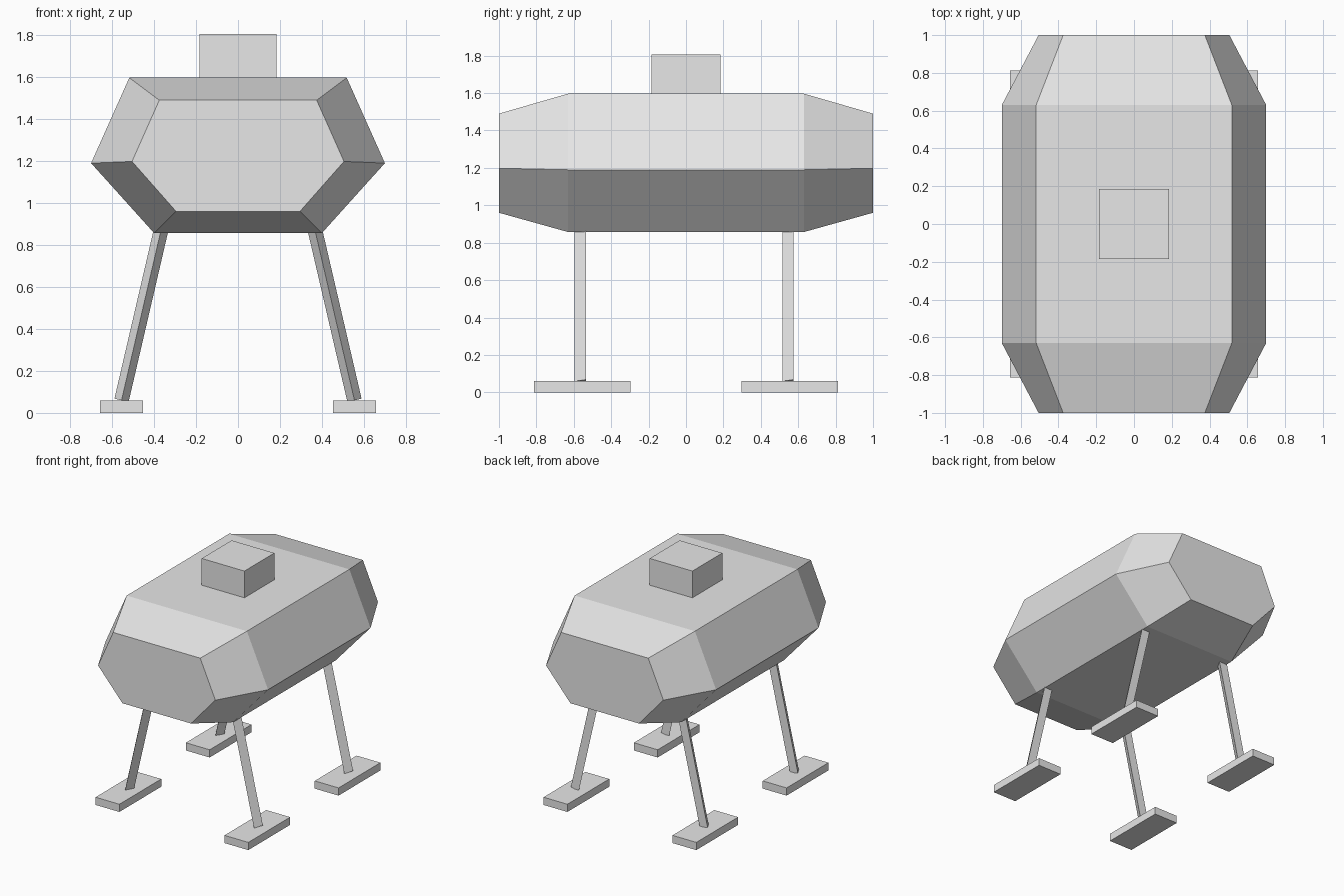
import bpy, bmesh
from mathutils import Vector

if "Cube" in bpy.data.objects:
    bpy.data.objects.remove(bpy.data.objects["Cube"])

grey = bpy.data.materials.new("plain grey")
grey.use_nodes = True
grey.diffuse_color = (0.8, 0.8, 0.8, 1)
grey.node_tree.nodes["Principled BSDF"].inputs["Base Color"].default_value = (0.8, 0.8, 0.8, 1)


def finish(name, bm):
    bmesh.ops.recalc_face_normals(bm, faces=bm.faces)
    mesh = bpy.data.meshes.new(name)
    bm.to_mesh(mesh)
    bm.free()
    mesh.materials.append(grey)
    obj = bpy.data.objects.new(name, mesh)
    bpy.context.collection.objects.link(obj)
    return obj


def box(name, centre, size):
    bm = bmesh.new()
    bmesh.ops.create_cube(bm, size=1)
    bmesh.ops.scale(bm, vec=size, verts=bm.verts)
    bmesh.ops.translate(bm, vec=centre, verts=bm.verts)
    return finish(name, bm)


def body():
    # Hexagonal sections (half width, height) lofted along y
    middle = [(0.40, 0.857), (0.70, 1.19), (0.518, 1.597)]
    end = [(0.295, 0.96), (0.505, 1.198), (0.375, 1.49)]
    bm = bmesh.new()
    rings = []
    for y, half in ((-1, end), (-0.63, middle), (0.63, middle), (1, end)):
        outline = half + [(-x, z) for x, z in reversed(half)]
        rings.append([bm.verts.new((x, y, z)) for x, z in outline])
    for a, b in zip(rings, rings[1:]):
        for i in range(6):
            j = (i + 1) % 6
            bm.faces.new((a[i], a[j], b[j], b[i]))
    bm.faces.new(rings[0])
    bm.faces.new(rings[-1])
    return finish("body", bm)


def leg(name, foot, hip):
    # Three-sided strut with one edge towards the front
    axis = (hip - foot).normalized()
    front = Vector((0, -1, 0))
    side = axis.cross(front)
    radius = 0.04
    corners = [front * radius,
               side * radius * 0.866 - front * radius / 2,
               -side * radius * 0.866 - front * radius / 2]
    bm = bmesh.new()
    low = [bm.verts.new(foot + c) for c in corners]
    high = [bm.verts.new(hip + c) for c in corners]
    for i in range(3):
        j = (i + 1) % 3
        bm.faces.new((low[i], low[j], high[j], high[i]))
    bm.faces.new(low)
    bm.faces.new(high)
    return finish(name, bm)


body()
box("top_block", (0, 0, 1.7), (0.368, 0.368, 0.21))

# Four splayed legs, each on a long flat foot
for sx, side in ((1, "left"), (-1, "right")):
    for sy, end in ((-1, "front"), (1, "back")):
        y = sy * 0.555
        leg(f"{end}_{side}_leg", Vector((sx * 0.555, y, 0.06)), Vector((sx * 0.36, y, 0.9)))
        box(f"{end}_{side}_foot", (sx * 0.555, y, 0.03), (0.205, 0.515, 0.06))
